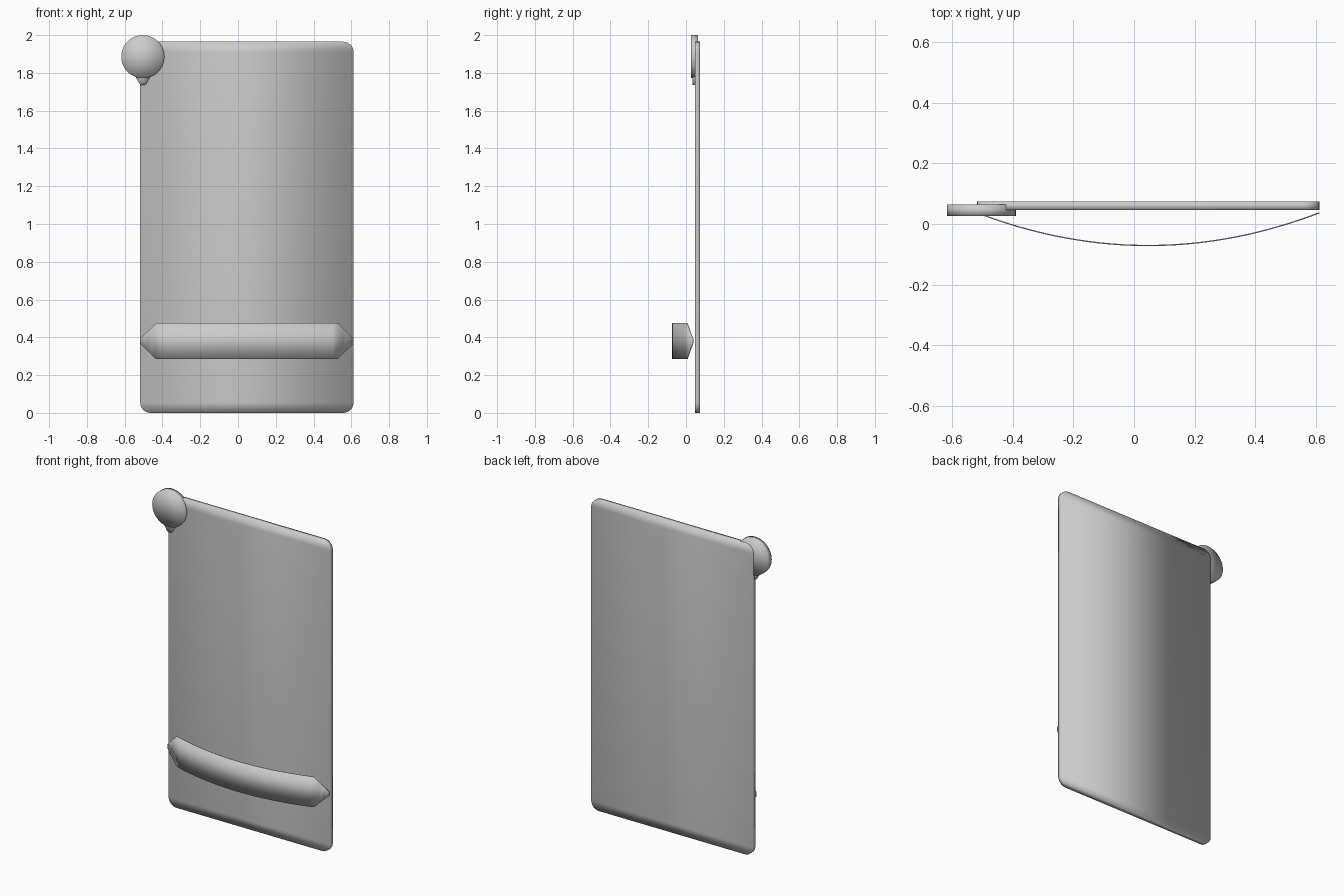
import bpy, bmesh, math
from mathutils import Matrix

cube = bpy.data.objects.get("Cube")
if cube:
    bpy.data.objects.remove(cube, do_unlink=True)

grey = bpy.data.materials.new("plain grey")
grey.use_nodes = True
tone = (0.6, 0.6, 0.6, 1)
grey.diffuse_color = tone
grey.node_tree.nodes["Principled BSDF"].inputs["Base Color"].default_value = tone

MID = 0.047      # centre line of the panel
HALF = 0.565     # half width of the panel


def finish(name, bm, thickness=0):
    """Turn a bmesh into a softly shaded object, thickened about its middle."""
    for face in bm.faces:
        face.smooth = True
    mesh = bpy.data.meshes.new(name)
    bm.to_mesh(mesh)
    bm.free()
    mesh.materials.append(grey)
    obj = bpy.data.objects.new(name, mesh)
    bpy.context.collection.objects.link(obj)
    if thickness:
        mod = obj.modifiers.new("thickness", 'SOLIDIFY')
        mod.thickness = thickness
        mod.offset = 0
    return obj


def strip(name, pairs, thickness):
    """Sheet made of quads between successive pairs of edge points."""
    bm = bmesh.new()
    rungs = [[bm.verts.new(p) for p in pair] for pair in pairs]
    for (a, b), (c, d) in zip(rungs, rungs[1:]):
        bm.faces.new((a, b, d, c))
    bmesh.ops.recalc_face_normals(bm, faces=bm.faces)
    return finish(name, bm, thickness)


# Panel: rows of a rectangle with rounded corners
R, TOP, STEPS = 0.055, 1.965, 6
corner = [(R - R * math.cos(t), R - R * math.sin(t))
          for t in (i * math.pi / 2 / STEPS for i in range(STEPS + 1))]
rows = [(z, inset) for inset, z in reversed(corner)]
rows += [(TOP - z, inset) for inset, z in corner]
strip("panel", [((MID - HALF + i, 0.06, z), (MID + HALF - i, 0.06, z))
                for z, i in rows], 0.027)

# Strap: bowed thin band with pointed ends
N = 40
pairs = []
for k in range(N + 1):
    d = HALF * (2 * k / N - 1)
    y = -0.071 + 0.108 * (d / HALF) ** 2
    h = min(0.096, 0.012 + (HALF - abs(d)) * 0.98)
    pairs.append(((MID + d, y, 0.38 - h), (MID + d, y, 0.38 + h)))
strap = strip("strap", pairs, 0.004)

# Round badge on the upper corner
bm = bmesh.new()
bmesh.ops.create_cone(bm, cap_ends=True, cap_tris=True, segments=48,
                      radius1=0.114, radius2=0.114, depth=0.038,
                      matrix=Matrix.Translation((-0.504, 0.045, 1.886))
                      @ Matrix.Rotation(math.pi / 2, 4, 'X'))
finish("badge", bm)

# Small tab hanging under the badge
outline = [(1.80, 0.035), (1.772, 0.035), (1.755, 0.025), (1.742, 0.018), (1.735, 0.008)]
strip("badge_tab", [((-0.504 - w, 0.045, z), (-0.504 + w, 0.045, z))
                    for z, w in outline], 0.022)
